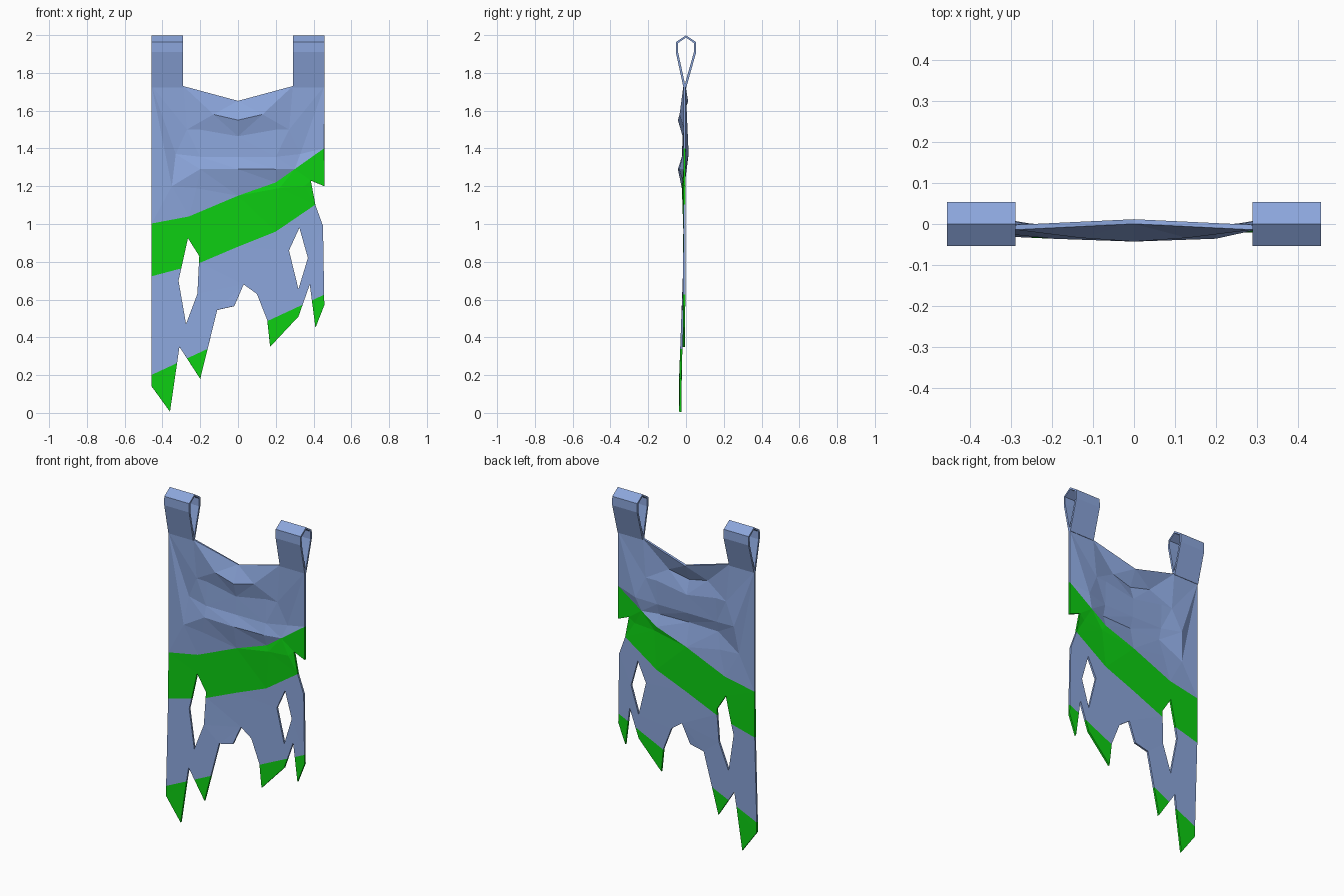
import bpy, bmesh
from mathutils import Vector
from mathutils.geometry import delaunay_2d_cdt

if "Cube" in bpy.data.objects:
    bpy.data.objects.remove(bpy.data.objects["Cube"])


def material(name, rgb):
    m = bpy.data.materials.new(name)
    m.use_nodes = True
    m.diffuse_color = (*rgb, 1)
    m.node_tree.nodes["Principled BSDF"].inputs["Base Color"].default_value = (*rgb, 1)
    return m


BLUE = material("faded blue cloth", (0.26, 0.38, 0.71))
GREEN = material("bright green stripe", (0.004, 0.62, 0.006))
THICK = 0.012

# Torn outline and the two rips, as (x, z)
outline = [(-.457, 1.73), (-.29, 1.73), (0, 1.65), (.29, 1.73), (.457, 1.73), (.457, 1.2),
           (.385, 1.23), (.41, 1.1), (.45, .99), (.457, .57), (.41, .45), (.38, .68),
           (.32, .51), (.17, .35), (.155, .49), (.1, .63), (.03, .68), (-.02, .565),
           (-.11, .545), (-.2, .18), (-.31, .35), (-.36, .006), (-.457, .14)]
right_rip = [(-.265, .925), (-.315, .7), (-.275, .47), (-.215, .63), (-.205, .83)]
left_rip = [(.325, .98), (.27, .86), (.32, .655), (.37, .82)]

# Stripe borders
band_top = [(-.47, 1.0), (-.26, 1.04), (0, 1.15), (.2, 1.22), (.3, 1.29), (.47, 1.41)]
band_low = [(-.47, .72), (-.3, .765), (-.2, .795), (0, .88), (.2, .96), (.42, 1.11)]
hem = [(-.47, .195), (.47, .632)]

# Sagging folds for one half, as (x, z, depth), mirrored to the other
folds = [[(.13, 1.58, -.028), (0, 1.55, -.037)],
         [(.27, 1.5, -.004), (.2, 1.5, -.008), (0, 1.465, -.012)],
         [(.33, 1.37, .008), (.2, 1.355, -.014), (0, 1.355, -.016)],
         [(.2, 1.29, -.03), (0, 1.29, -.037)],
         [(.35, 1.2, -.014), (.22, 1.19, -.016)]]


def height(line, x):
    for (x0, z0), (x1, z1) in zip(line, line[1:]):
        if x <= x1:
            break
    return z0 + (z1 - z0) * (x - x0) / (x1 - x0)


def inside(poly, x, z):
    hit = False
    for (x0, z0), (x1, z1) in zip(poly, poly[1:] + poly[:1]):
        if (z0 > z) != (z1 > z) and x < x0 + (x1 - x0) * (z - z0) / (z1 - z0):
            hit = not hit
    return hit


def depth(x, z):
    droop = min(max((.8 - z) / .6, 0), 1)
    return -.008 - droop * (.022 if x < 0 else .005)


def finish(name, bm):
    mesh = bpy.data.meshes.new(name)
    bm.to_mesh(mesh)
    bm.free()
    obj = bpy.data.objects.new(name, mesh)
    bpy.context.collection.objects.link(obj)
    mesh.materials.append(BLUE)
    mesh.materials.append(GREEN)
    mod = obj.modifiers.new("thickness", 'SOLIDIFY')
    mod.thickness, mod.offset = THICK, 0
    return obj


# Cloth: triangulate around the outline, rips, stripes and folds
points, edges, known = [], [], {}


def add_line(line, closed=False):
    start = len(points)
    points.extend(Vector(p[:2]) for p in line)
    ids = list(range(start, len(points)))
    edges.extend(zip(ids, ids[1:]))
    if closed:
        edges.append((ids[-1], ids[0]))
    return ids


for loop in (outline, right_rip, left_rip):
    add_line(loop, True)
known[2] = .006          # middle of the neckline leans back
for line in (band_top, band_low, hem):
    add_line(line)
for fold in folds:
    if fold[-1][0] == 0:
        chain = fold + [(-x, z, y) for x, z, y in fold[-2::-1]]
        for i, p in zip(add_line(chain), chain):
            known[i] = p[2]
    else:
        for side in (1, -1):
            chain = [(side * x, z, y) for x, z, y in fold]
            for i, p in zip(add_line(chain), chain):
                known[i] = p[2]

verts, _, faces, sources, _, _ = delaunay_2d_cdt(points, edges, [], 0, 1e-5)
bm = bmesh.new()
made = []
for v, src in zip(verts, sources):
    y = next((known[i] for i in src if i in known), depth(v.x, v.y))
    made.append(bm.verts.new((v.x, y, v.y)))
for f in faces:
    c = sum((verts[i] for i in f), Vector((0, 0))) / len(f)
    if not inside(outline, *c) or inside(right_rip, *c) or inside(left_rip, *c):
        continue
    face = bm.faces.new([made[i] for i in f])
    striped = height(band_low, c.x) < c.y < height(band_top, c.x)
    face.material_index = int(striped or c.y < height(hem, c.x))
bmesh.ops.delete(bm, geom=[v for v in bm.verts if not v.link_faces], context='VERTS')
finish("torn_banner_cloth", bm)

# Hanging loops: folded strip profile in (y, z)
profile = [(-.008, 1.725), (-.048, 1.91), (-.048, 1.96), (0, 1.993),
           (.048, 1.96), (.048, 1.91), (-.004, 1.725)]
for name, x0, x1 in (("right_hanging_loop", -.457, -.29), ("left_hanging_loop", .29, .457)):
    bm = bmesh.new()
    rows = [[bm.verts.new((x, y, z)) for x in (x0, x1)] for y, z in profile]
    for a, b in zip(rows, rows[1:]):
        bm.faces.new((a[0], b[0], b[1], a[1]))
    finish(name, bm)
